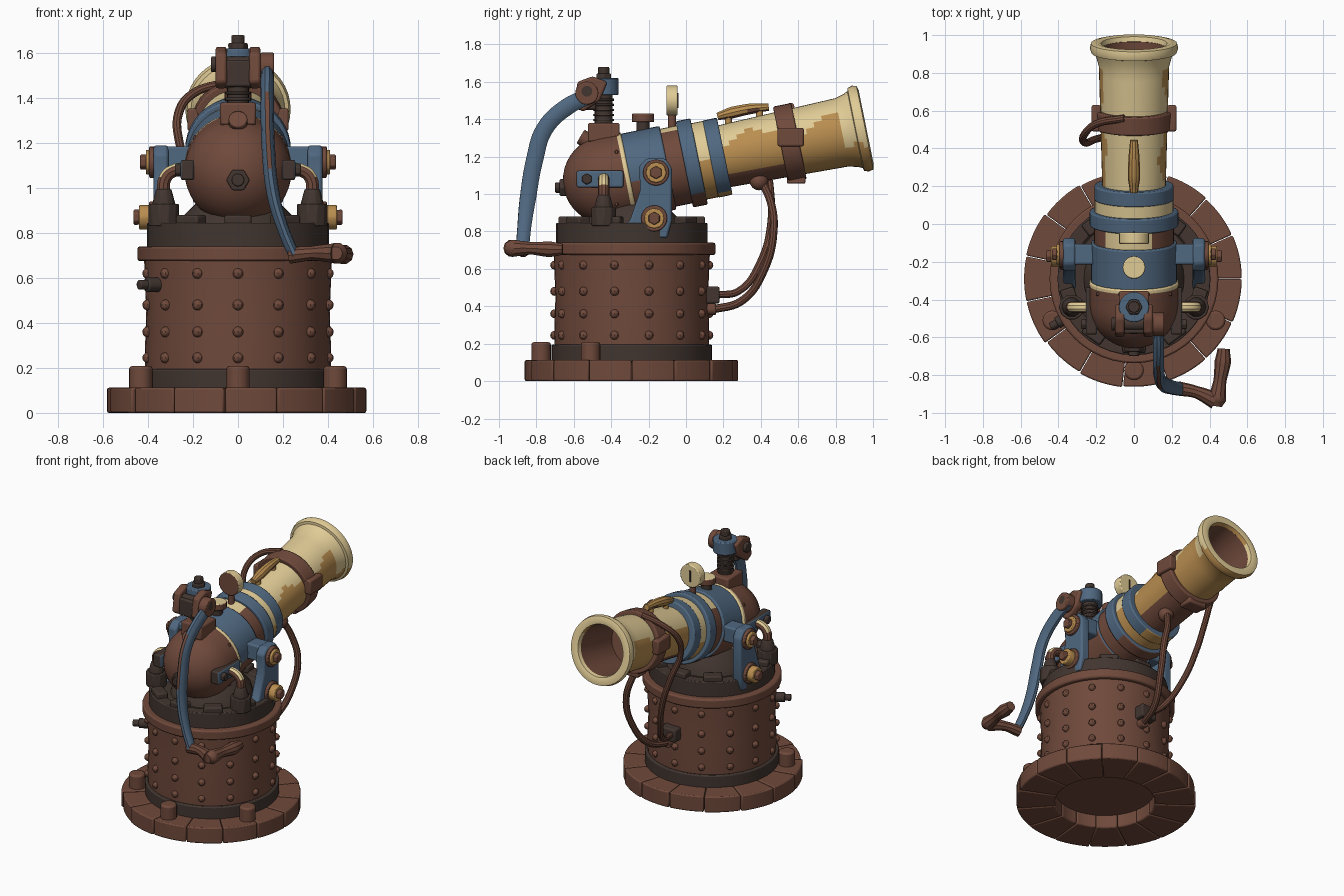
import bpy, bmesh, math
from math import sin, cos, pi
from mathutils import Vector, Matrix
import random

random.seed(4)
cube = bpy.data.objects.get("Cube")
if cube:
    bpy.data.objects.remove(cube, do_unlink=True)

COLOURS = {"brown": (.16, .067, .044), "dark_brown": (.054, .036, .029), "blue_steel": (.08, .138, .216),
           "pale_brass": (.75, .6, .305), "ochre": (.49, .27, .08)}
MATS = []
for key, rgb in COLOURS.items():
    m = bpy.data.materials.new(key)
    m.use_nodes = True
    m.diffuse_color = (*rgb, 1)
    m.node_tree.nodes["Principled BSDF"].inputs["Base Color"].default_value = (*rgb, 1)
    MATS.append(m)
BROWN, DARK, BLUE, PALE, OCHRE = range(5)
made = []


def finish(name, bm, mat, bevel=0):
    """Colour may be one material or a rule of face centre and normal."""
    bmesh.ops.recalc_face_normals(bm, faces=bm.faces)
    for f in bm.faces:
        f.material_index = mat(f.calc_center_median(), f.normal) if callable(mat) else mat
    me = bpy.data.meshes.new(name)
    bm.to_mesh(me)
    bm.free()
    for m in MATS:
        me.materials.append(m)
    ob = bpy.data.objects.new(name, me)
    bpy.context.scene.collection.objects.link(ob)
    if bevel:
        mod = ob.modifiers.new("bevel", "BEVEL")
        mod.width, mod.segments = bevel, 2
    made.append(ob)
    return ob


def lathe(name, prof, mat, at=(0, 0, 0), axis=(0, 0, 1), segs=32, closed=False, arc=None, bevel=0):
    bm = bmesh.new()
    rot = Vector((0, 0, 1)).rotation_difference(Vector(axis)).to_matrix()
    a0, a1 = arc or (0, 2 * pi)
    n = segs + 1 if arc else segs
    rings = []
    for i in range(n):
        a = a0 + (a1 - a0) * i / segs
        rings.append([bm.verts.new(rot @ Vector((r * cos(a), r * sin(a), h)) + Vector(at)) for r, h in prof])
    k = len(prof)
    for i in range(segs):
        p, q = rings[i], rings[(i + 1) % n]
        for j in range(k if closed else k - 1):
            bm.faces.new((p[j], q[j], q[(j + 1) % k], p[(j + 1) % k]))
    if arc:
        bm.faces.new(rings[0])
        bm.faces.new(rings[-1])
    bmesh.ops.remove_doubles(bm, verts=bm.verts, dist=1e-5)
    return finish(name, bm, mat, bevel)


def cyl(name, at, axis, r, h, mat, segs=20, r2=None, bevel=.006):
    return lathe(name, [(0, 0), (r, 0), (r if r2 is None else r2, h), (0, h)], mat, at, axis, segs, bevel=bevel)


def ball(name, at, r, mat, stretch=(1, 1, 1), segs=12):
    bm = bmesh.new()
    bmesh.ops.create_uvsphere(bm, u_segments=segs, v_segments=segs // 2 + 2, radius=r)
    bmesh.ops.transform(bm, verts=bm.verts, matrix=Matrix.Translation(at) @ Matrix.Diagonal((*stretch, 1)))
    return finish(name, bm, mat)


def box(name, at, size, mat, turn=0, bevel=.01):
    bm = bmesh.new()
    bmesh.ops.create_cube(bm, size=1)
    bmesh.ops.transform(bm, verts=bm.verts, matrix=Matrix.Translation(at)
                        @ Matrix.Rotation(turn, 4, "Z") @ Matrix.Diagonal((*size, 1)))
    return finish(name, bm, mat, bevel)


def prism(name, yz, x0, x1, mat, bevel=.012):
    bm = bmesh.new()
    f = bm.faces.new([bm.verts.new((x0, y, z)) for y, z in yz])
    ext = bmesh.ops.extrude_face_region(bm, geom=[f])
    bmesh.ops.translate(bm, vec=(x1 - x0, 0, 0), verts=[v for v in ext["geom"] if isinstance(v, bmesh.types.BMVert)])
    return finish(name, bm, mat, bevel)


def tube(name, pts, r, mat, squash=1, radii=None):
    """Smooth swept tube, optionally squashed in x."""
    cu = bpy.data.curves.new(name, "CURVE")
    cu.dimensions, cu.bevel_depth, cu.bevel_resolution, cu.use_fill_caps = "3D", r, 3, True
    sp = cu.splines.new("BEZIER")
    sp.resolution_u = 6
    sp.bezier_points.add(len(pts) - 1)
    for i, (b, p) in enumerate(zip(sp.bezier_points, pts)):
        b.co = (p[0] / squash, p[1], p[2])
        b.handle_left_type = b.handle_right_type = "AUTO"
        b.radius = radii[i] if radii else 1
    tmp = bpy.data.objects.new(name, cu)
    bpy.context.scene.collection.objects.link(tmp)
    bpy.context.view_layer.update()
    me = bpy.data.meshes.new_from_object(tmp.evaluated_get(bpy.context.evaluated_depsgraph_get()))
    bpy.data.objects.remove(tmp)
    bm = bmesh.new()
    bm.from_mesh(me)
    bmesh.ops.scale(bm, vec=(squash, 1, 1), verts=bm.verts)
    return finish(name, bm, mat)


CY = -.29


def around(r, a, z):
    return (r * cos(a), CY + r * sin(a), z)


# Stone base of separate blocks, open underneath
N = 15
for i in range(N):
    a, R = 2 * pi * i / N, .578 + random.uniform(-.012, .008)
    lathe("base_block", [(.32, 0), (R, 0), (R, .112), (.32, .112)], BROWN, (0, CY, 0), segs=6,
          closed=True, arc=(a + .004, a + 2 * pi / N - .004), bevel=.008)
for a in (-90, -27, 207):
    cyl("base_bolt", around(.485, math.radians(a), .1), (0, 0, 1), .052, .108, BROWN, bevel=.012)

# Drum with rivets and rings
lathe("drum", [(0, .09), (.405, .09), (.415, .25), (.408, .45), (.418, .69), (0, .69)], BROWN, (0, CY, 0), segs=48)
lathe("drum_foot_ring", [(.38, .1), (.43, .1), (.43, .195), (.38, .195)], DARK, (0, CY, 0), segs=48, closed=True, bevel=.008)
lathe("drum_top_ring", [(.36, .675), (.447, .675), (.447, .74), (.36, .74)], BROWN, (0, CY, 0), segs=48, closed=True, bevel=.01)
for i in range(14):
    for z in (.245, .36, .48, .62):
        ball("drum_rivet", around(.412, 2 * pi * (i + .5) / 14, z), .024, BROWN, segs=8)
out = Vector((-.87, -.5, 0))
cyl("drain_nozzle", Vector((-.33, -.48, .57)), out, .032, .09, DARK)
cyl("drain_nozzle_tip", Vector((-.39, -.515, .57)), out, .022, .06, DARK)

# Turntable
lathe("turntable_ring", [(0, .73), (.405, .73), (.405, .845), (.33, .845), (.32, .815), (0, .815)], DARK, (0, CY, 0), segs=40, bevel=.006)
for i in range(10):
    a = 2 * pi * i / 10 - pi / 2
    box("turntable_plate", around(.355, a, .855), (.075, .12, .05), DARK, a)
lathe("cradle", [(0, .8), (.27, .8), (.25, .87), (.16, .96), (0, .96)], DARK, (0, CY, 0))

# Gun barrel along a tilted axis
TILT = math.radians(11.5)
AX = Vector((0, cos(TILT), sin(TILT)))
O = Vector((0, -.42, 1.075))


def wave(c):
    return .16 * sin(13 * c.y) + .1 * sin(29 * c.y + 12 * c.x)


def patch(top, low, cut):
    return lambda c, n: top if n.z + wave(c) > cut else low


def barrel_rule(c, n):
    t = (c - O).dot(AX)
    if t > 1.3:
        return PALE if n.z + wave(c) > -.5 else OCHRE
    if n.z + wave(c) > .4:
        return PALE
    return BROWN if n.z < -.6 and t < .95 else OCHRE


def band(name, t0, t1, r, mat, r2=None, bevel=.008):
    cyl(name, O + AX * t0, AX, r, t1 - t0, mat, 40, r2, bevel)


dome = [(.238 * sin(a), -.238 * cos(a)) for a in [pi / 2 * i / 10 for i in range(11)]]
lathe("breech_dome", dome + [(.236, .1), (0, .1)], BROWN, O, AX, 40)
band("breech_seam", .09, .12, .237, PALE)
band("breech_sleeve", .115, .33, .228, patch(BLUE, BROWN, -.25))
band("throat", .32, .43, .212, patch(PALE, BROWN, .6))
band("rear_hoop", .42, .5, .235, patch(BLUE, BROWN, -.6))
band("hoop_gap", .49, .57, .208, patch(PALE, OCHRE, .1))
band("front_hoop", .56, .64, .21, patch(BLUE, OCHRE, -.75))
steps = [(.168 + .018 * i / 14, .63 + .65 * i / 14) for i in range(15)]
lathe("barrel", steps + [(.2, 1.33), (.213, 1.36)], barrel_rule, O, AX, 40)
lathe("muzzle_rim", [(.205, 1.35), (.226, 1.355), (.234, 1.38), (.228, 1.405), (.2, 1.412), (.175, 1.405), (.168, 1.38)],
      barrel_rule, O, AX, 40, closed=True)
lathe("bore", [(.17, 1.385), (.158, 1.2), (.155, .9), (0, .9)], BROWN, O, AX, 40)
band("clamp", .945, 1.045, .208, BROWN)
for s in (1, -1):
    box("clamp_lug", O + AX * 1.0 + Vector((s * .2, 0, .03)), (.05, .14, .1), BROWN)
box("clamp_foot", O + AX * 1.03 + Vector((0, 0, -.2)), (.14, .1, .05), BROWN)

# Grip on top of the barrel
tube("barrel_grip", [O + AX * t + Vector((0, 0, h)) for t, h in ((.6, .22), (.68, .225), (.78, .225), (.88, .215))],
     .03, patch(OCHRE, BROWN, -.5), radii=[.7, 1.1, 1, .7])
for t in (.66, .83):
    cyl("grip_post", O + AX * t + Vector((0, 0, .16)), (0, 0, 1), .018, .06, OCHRE)

# Filler cap and gauge
cyl("filler_neck", (0, -.23, 1.3), (0, 0, 1), .035, .1, DARK)
cyl("filler_cap", (0, -.23, 1.385), (0, 0, 1), .06, .045, lambda c, n: PALE if n.z > .8 else BROWN)
cyl("gauge_stem", (0, -.075, 1.32), (0, 0, 1), .022, .12, BROWN)
cyl("gauge_case", (0, -.105, 1.5), (0, 1, 0), .08, .06, lambda c, n: BROWN if n.y < -.5 else PALE)
box("gauge_needle", (0, -.043, 1.5), (.012, .006, .08), DARK, bevel=0)

# Bolts on the breech dome
cyl("dome_plug", (0, -.625, 1.035), (0, -1, 0), .052, .05, DARK, 6)
cyl("dome_plug_tip", (0, -.67, 1.035), (0, -1, 0), .028, .03, DARK)
cyl("dome_eye", (0, -.5, 1.27), (0, -.85, .5), .042, .075, BROWN)
for i in range(10):
    a = 2 * pi * i / 10
    ball("dome_rivet", O + AX * .05 + Vector((.236 * cos(a), 0, .236 * sin(a))), .012, BROWN, segs=6)

# Trunnion brackets, valves and elbow pipes on both sides
bracket = [(-.4, .765), (-.1, .765), (-.075, .86), (-.075, 1.14), (-.11, 1.19), (-.21, 1.19), (-.25, 1.15), (-.245, 1.02), (-.3, .86)]
for s in (1, -1):
    X = (s, 0, 0)
    prism("trunnion_bracket", bracket, s * .31, s * .375, BLUE)
    box("trunnion_arm", (s * .27, -.16, 1.13), (.15, .11, .11), BLUE)
    for y, z, k in ((-.16, 1.115, 0), (-.17, .87, .03)):
        cyl("bolt_washer", (s * .37, y, z), X, .07, .025, BROWN)
        cyl("bolt_ring", (s * .39, y, z), X, .055, .02 + k, OCHRE, 12)
        cyl("bolt_head", (s * (.4 + k), y, z), X, .035, .035, BROWN, 6)
    box("dome_bracket", (s * .225, -.46, 1.08), (.06, .25, .09), lambda c, n: BLUE if abs(n.x) > .7 else DARK)
    cyl("bracket_stud", (s * .25, -.53, 1.08), X, .03, .03, DARK, 6)
    cyl("valve_body", (s * .33, -.44, .83), (0, 0, 1), .068, .1, DARK, 10)
    cyl("valve_neck", (s * .33, -.44, .92), (0, 0, 1), .055, .075, DARK, 10, r2=.035)
    tube("elbow_pipe", [(s * .33, -.44, .97), (s * .325, -.44, 1.04), (s * .29, -.44, 1.075), (s * .2, -.44, 1.08)], .03,
         lambda c, n: PALE if n.z > .35 else BROWN)

# Screw post, head and fork
box("post_foot", (0, -.44, 1.33), (.16, .17, .1), BROWN)
cyl("screw_post", (0, -.44, 1.36), (0, 0, 1), .048, .2, DARK)
for i in range(5):
    cyl("screw_thread", (0, -.44, 1.39 + .027 * i), (0, 0, 1), .056, .012, DARK, 16, bevel=.003)
cyl("post_head", (0, -.44, 1.53), (0, 0, 1), .08, .09, BLUE)
cyl("post_nut", (0, -.44, 1.61), (0, 0, 1), .045, .035, DARK, 6)
cyl("post_tip", (0, -.44, 1.64), (0, 0, 1), .03, .04, DARK)
for s in (1, -1):
    prism("fork_cheek", [(-.6, 1.47), (-.55, 1.44), (-.46, 1.5), (-.42, 1.6), (-.5, 1.63), (-.58, 1.6)], s * .05, s * .1, BROWN)
box("fork_block", (0, -.53, 1.51), (.12, .1, .12), DARK)
cyl("pivot_pin", (-.12, -.53, 1.55), (1, 0, 0), .035, .28, DARK)
cyl("pivot_hub", (.1, -.53, 1.54), (1, 0, 0), .062, .06, BROWN)

# Crank lever with its handle
tube("crank_arm", [(.13, -.5, 1.53), (.13, -.63, 1.47), (.13, -.755, 1.35), (.135, -.81, 1.18), (.155, -.845, .98), (.2, -.865, .82), (.25, -.875, .7)],
     .048, lambda c, n: BROWN if n.y < -.75 and c.z > 1.08 else BLUE, squash=.62, radii=[.9, 1, 1, 1, .95, .8, .75])
tube("handle_neck", [(.23, -.87, .7), (.33, -.89, .71), (.43, -.935, .71)], .038, BROWN, radii=[1, .85, 1.2])
tube("crank_handle", [(.435, -.965, .71), (.44, -.93, .71), (.455, -.83, .71), (.47, -.73, .705), (.475, -.66, .705)],
     .04, BROWN, radii=[.75, 1.2, .85, 1.1, .8])

# Hoses from the barrel to the back of the drum
box("hose_manifold", (.02, .13, .46), (.12, .1, .09), DARK)
cyl("hose_socket", (.04, .09, .385), (0, 1, 0), .032, .07, BROWN)
tube("lower_hose", [(.06, .4, 1.08), (.1, .455, .95), (.14, .468, .8), (.13, .42, .6), (.08, .3, .43), (.04, .13, .38)], .022, BROWN)
ball("hose_boss", (.06, .39, 1.07), .05, BROWN)
tube("side_hose", [(-.05, .56, 1.47), (-.2, .53, 1.42), (-.265, .47, 1.33), (-.26, .43, 1.2), (-.2, .45, 1.03),
                   (-.14, .455, .85), (-.08, .4, .64), (-.02, .28, .48), (0, .16, .46)], .02, BROWN)

# Smooth shading with sharp edges kept
bpy.ops.object.select_all(action="DESELECT")
for ob in made:
    ob.select_set(True)
bpy.context.view_layer.objects.active = made[0]
bpy.ops.object.shade_smooth_by_angle(angle=math.radians(35))
